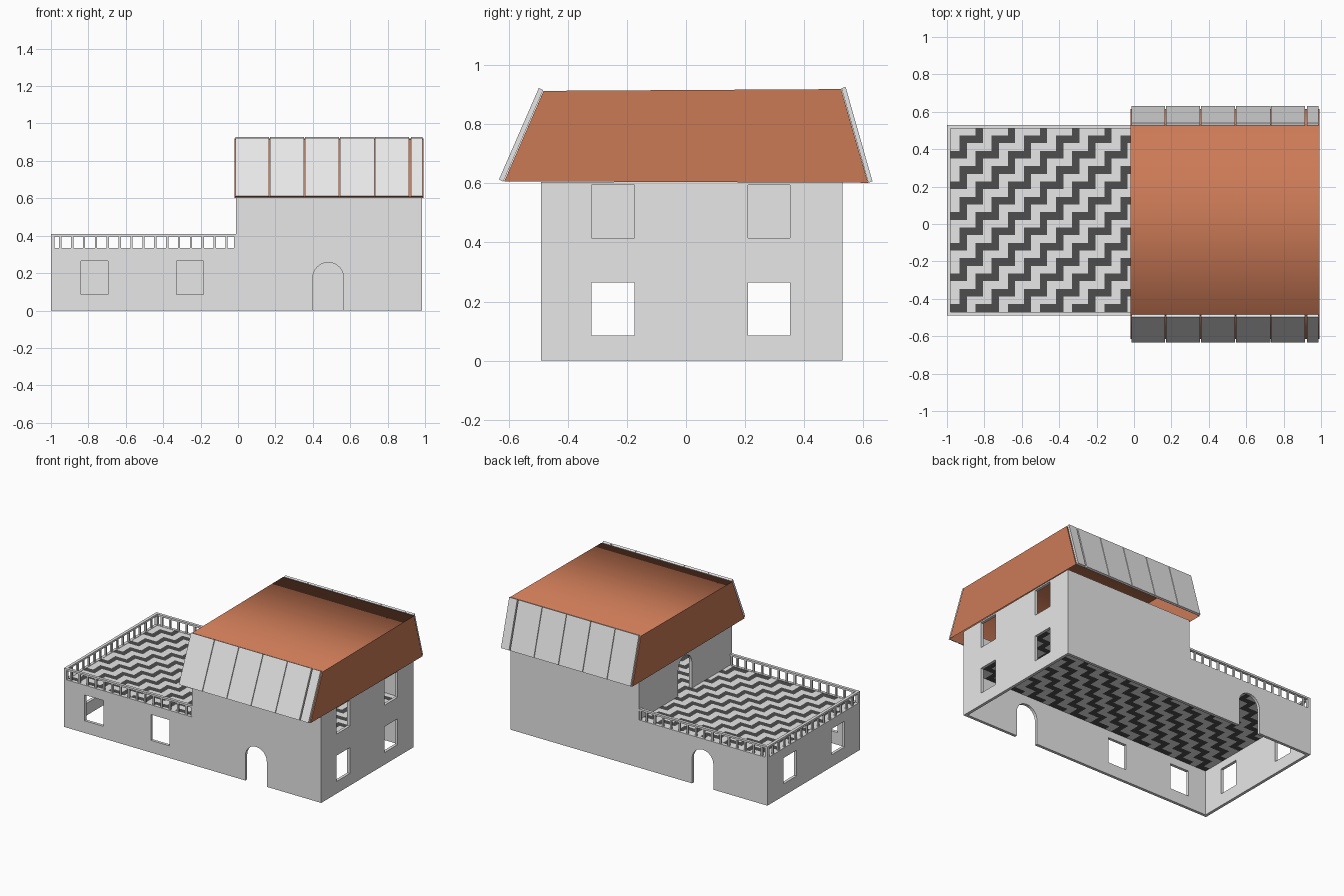
import bpy, bmesh, math

if "Cube" in bpy.data.objects:
    bpy.data.objects.remove(bpy.data.objects["Cube"])

def material(name, rgb):
    m = bpy.data.materials.new(name)
    m.diffuse_color = (*rgb, 1)
    m.use_nodes = True
    m.node_tree.nodes["Principled BSDF"].inputs["Base Color"].default_value = m.diffuse_color
    return m

GREY = material("plaster_grey", (0.8, 0.8, 0.8))
BROWN = material("roof_brown", (0.6, 0.195, 0.094))
DARK = material("dark_tile", (0.075, 0.075, 0.075))

X0, XM, X1 = -1.0, -0.01, 0.985      # left end, terrace / house border, right end
Y0, Y1 = -0.49, 0.53
T = 0.02                             # wall thickness
FLOOR, EAVE, RAIL = 0.333, 0.605, 0.41

def add_object(name, mesh, *mats):
    ob = bpy.data.objects.new(name, mesh)
    bpy.context.collection.objects.link(ob)
    for m in mats:
        mesh.materials.append(m)
    return ob

def finish(name, bm, *mats):
    bmesh.ops.recalc_face_normals(bm, faces=bm.faces)
    me = bpy.data.meshes.new(name)
    bm.to_mesh(me)
    bm.free()
    return add_object(name, me, *mats)

def box(bm, x0, x1, y0, y1, z0, z1):
    vs = bmesh.ops.create_cube(bm, size=1)["verts"]
    for v in vs:
        v.co = ((x0 + x1) / 2 + v.co.x * (x1 - x0),
                (y0 + y1) / 2 + v.co.y * (y1 - y0),
                (z0 + z1) / 2 + v.co.z * (z1 - z0))

def rect(a0, a1, b0, b1):
    return [(a0, b0), (a1, b0), (a1, b1), (a0, b1)]

def arch(c, hw, base, top, n=12):
    """Arched doorway, listed left foot, over the top, right foot."""
    spring = top - hw
    curve = [(c - hw * math.cos(math.pi * i / n), spring + hw * math.sin(math.pi * i / n))
             for i in range(n + 1)]
    return [(c - hw, base)] + curve + [(c + hw, base)]

def wall(name, loops, axis, pos):
    """Flat wall with holes; axis 'y' spans x/z, axis 'x' spans y/z."""
    cu = bpy.data.curves.new(name, 'CURVE')
    cu.dimensions = '2D'
    cu.fill_mode = 'BOTH'
    cu.extrude = T / 2
    for pts in loops:
        s = cu.splines.new('POLY')
        s.points.add(len(pts) - 1)
        for p, (a, b) in zip(s.points, pts):
            p.co = (a, b, 0, 1)
        s.use_cyclic_u = True
    tmp = bpy.data.objects.new(name + "_curve", cu)
    bpy.context.collection.objects.link(tmp)
    bpy.context.view_layer.update()
    me = bpy.data.meshes.new_from_object(tmp.evaluated_get(bpy.context.evaluated_depsgraph_get()))
    bpy.data.objects.remove(tmp)
    bm = bmesh.new()
    bm.from_mesh(me)
    bpy.data.meshes.remove(me)
    bmesh.ops.remove_doubles(bm, verts=bm.verts, dist=1e-5)
    for v in bm.verts:
        a, b, c = v.co
        v.co = (a, pos + c, b) if axis == 'y' else (pos + c, a, b)
    for f in bm.faces:
        f.smooth = False
        f.material_index = 0
    finish(name, bm, GREY)

# Long walls: L-shaped outline with an arched doorway in the bottom edge
def long_outline(door):
    return [(X0, 0)] + arch(door, 0.0825, 0, 0.257) + [
        (X1, 0), (X1, EAVE), (XM, EAVE), (XM, FLOOR), (X0, FLOOR)]

wall("front_wall", [long_outline(0.4825), rect(-0.84, -0.695, 0.085, 0.265),
                    rect(-0.33, -0.185, 0.085, 0.265)], 'y', Y0 + T / 2)
wall("back_wall", [long_outline(-0.5)], 'y', Y1 - T / 2)

# End walls with windows
YI0, YI1 = Y0 + T, Y1 - T
def windows(z):
    return [rect(-0.32, -0.175, z, z + 0.18), rect(0.21, 0.352, z, z + 0.18)]

wall("right_wall", [rect(YI0, YI1, 0, EAVE)] + windows(0.085) + windows(0.415), 'x', X1 - T / 2)
wall("left_wall", [rect(YI0, YI1, 0, FLOOR)] + windows(0.085), 'x', X0 + T / 2)

# Upper wall facing the terrace, with arched doorway
door = arch(0.025, 0.075, FLOOR, 0.59)
wall("terrace_wall", [[(YI0, FLOOR)] + door + [(YI1, FLOOR), (YI1, EAVE), (YI0, EAVE)]],
     'x', XM + T / 2)

# Floor slab paved with staircase-shaped dark bands
bm = bmesh.new()
def ticks(a, b, steps):
    out, i = [a], 0
    while out[-1] < b - 1e-6:
        out.append(min(b, out[-1] + steps[i % len(steps)]))
        i += 1
    return out
xs = ticks(X0 + T, X1 - T, (0.047, 0.039))
ys = ticks(YI0, YI1, (0.041,))
grid = [[bm.verts.new((x, y, FLOOR - 0.002)) for y in ys] for x in xs]
for i in range(len(xs) - 1):
    for j in range(len(ys) - 1):
        f = bm.faces.new((grid[i][j], grid[i + 1][j], grid[i + 1][j + 1], grid[i][j + 1]))
        rise = (j - 2 * (i // 2)) % 4
        f.material_index = int(rise == 0 or (i % 2 == 1 and rise < 3))
floor = finish("patterned_floor", bm, GREY, DARK)
if floor.data.polygons[0].normal.z < 0:
    floor.data.flip_normals()
mod = floor.modifiers.new("thickness", 'SOLIDIFY')
mod.thickness = 0.015
mod.offset = -1

# Terrace railing: top rail and thin balusters on three sides
bm = bmesh.new()
R0 = RAIL - 0.013
box(bm, X0, XM, Y0, Y0 + T, R0, RAIL)
box(bm, X0, XM, Y1 - T, Y1, R0, RAIL)
box(bm, X0, X0 + T, YI0, YI1, R0, RAIL)
W = 0.012
for y in (Y0, Y1 - T):
    box(bm, X0, X0 + T, y, y + T, FLOOR, R0)
    for k in range(15):
        x = -0.956 + 0.0635 * k
        box(bm, x, x + W, y + 0.004, y + T - 0.004, FLOOR, R0)
    box(bm, XM - W, XM, y + 0.004, y + T - 0.004, FLOOR, R0)
for k in range(15):
    y = Y0 + T / 2 + (Y1 - Y0 - T) * (k + 1) / 16
    box(bm, X0 + 0.004, X0 + T - 0.004, y - W / 2, y + W / 2, FLOOR, R0)
finish("terrace_railing", bm, GREY)

# Roof shell: trapezoid profile, open below, softly shaded over the top
bm = bmesh.new()
profile = [(-0.615, 0.607), (-0.482, 0.913), (0.525, 0.919), (0.616, 0.602)]
ends = [[bm.verts.new((x, y, z)) for y, z in profile] for x in (-0.02, 0.992)]
for i in range(3):
    f = bm.faces.new((ends[0][i], ends[1][i], ends[1][i + 1], ends[0][i + 1]))
    f.smooth = True
for e in ends:
    cap = bm.faces.new(e)
    for edge in cap.edges:
        edge.smooth = False
finish("roof", bm, BROWN)

# Slanted panels covering the front and back roof slopes
cuts = [-0.016, 0.168, 0.356, 0.543, 0.731, 0.917, 0.988]
slopes = {
    "front_roof_panels": [(-0.633, 0.613), (-0.498, 0.923), (-0.483, 0.916), (-0.618, 0.606)],
    "back_roof_panels": [(0.631, 0.607), (0.540, 0.927), (0.526, 0.922), (0.617, 0.602)],
}
for name, prof in slopes.items():
    bm = bmesh.new()
    for i, (a, b) in enumerate(zip(cuts, cuts[1:])):
        a += 0.007 if i == 5 else 0.002
        b -= 0.002
        p = [bm.verts.new((a, y, z)) for y, z in prof]
        q = [bm.verts.new((b, y, z)) for y, z in prof]
        bm.faces.new(p)
        bm.faces.new(q[::-1])
        for k in range(4):
            n = (k + 1) % 4
            bm.faces.new((p[k], q[k], q[n], p[n]))
    finish(name, bm, GREY)
